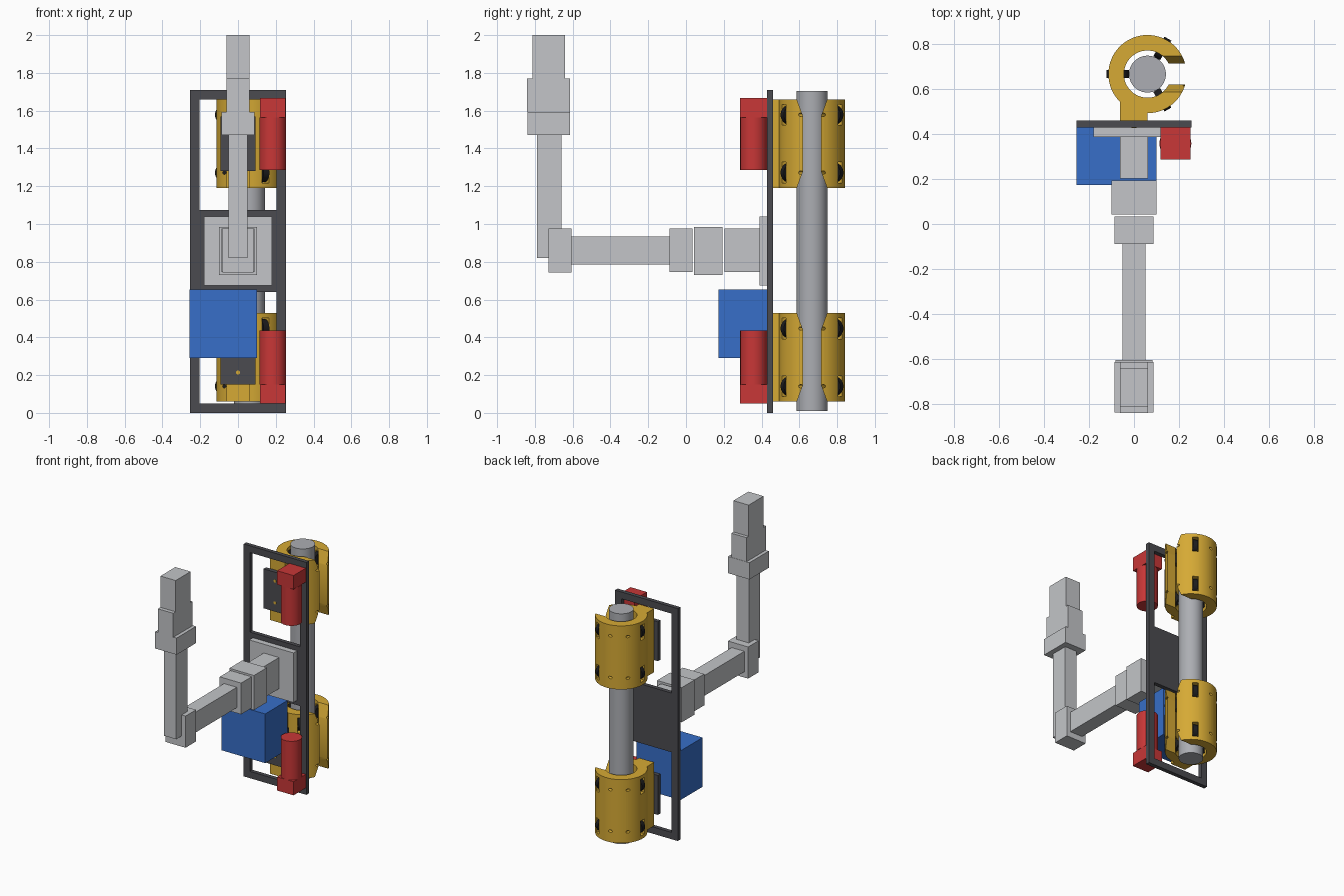
import bpy, bmesh
from math import radians, cos, sin
from mathutils import Matrix

if "Cube" in bpy.data.objects:
    bpy.data.objects.remove(bpy.data.objects["Cube"], do_unlink=True)


def material(name, rgb):
    m = bpy.data.materials.new(name)
    m.use_nodes = True
    m.diffuse_color = (*rgb, 1)
    m.node_tree.nodes["Principled BSDF"].inputs["Base Color"].default_value = (*rgb, 1)
    return m


GOLD = material("gold", (0.67, 0.40, 0.035))
BLUE = material("blue", (0.038, 0.156, 0.578))
RED = material("red", (0.578, 0.038, 0.038))
DARK = material("dark grey", (0.07, 0.07, 0.08))
LIGHT = material("light grey", (0.546, 0.558, 0.578))
STEEL = material("steel grey", (0.413, 0.423, 0.451))
BLACK = material("black", (0.012, 0.012, 0.013))


def finish(name, bm, mat, smooth=False):
    bmesh.ops.recalc_face_normals(bm, faces=bm.faces)
    mesh = bpy.data.meshes.new(name)
    bm.to_mesh(mesh)
    bm.free()
    mesh.materials.append(mat)
    ob = bpy.data.objects.new(name, mesh)
    bpy.context.collection.objects.link(ob)
    if smooth:
        shade(ob)
    return ob


def shade(ob):
    bpy.ops.object.select_all(action="DESELECT")
    ob.select_set(True)
    bpy.context.view_layer.objects.active = ob
    bpy.ops.object.shade_smooth_by_angle(angle=radians(30))


def box(name, x, y, z, mat, turn=Matrix()):
    """Box from three (low, high) ranges."""
    bm = bmesh.new()
    size = [b - a for a, b in (x, y, z)]
    mid = [(a + b) / 2 for a, b in (x, y, z)]
    bmesh.ops.create_cube(bm, size=1, matrix=turn @ Matrix.Translation(mid) @ Matrix.Diagonal((*size, 1)))
    return finish(name, bm, mat)


def cylinder(name, r, length, matrix, mat, sides=48, smooth=True):
    bm = bmesh.new()
    bmesh.ops.create_cone(bm, cap_ends=True, segments=sides, radius1=r, radius2=r,
                          depth=length, matrix=matrix)
    return finish(name, bm, mat, smooth)


def prism(name, outline, x0, x1, mat):
    """Extrude a (y, z) outline along x."""
    bm = bmesh.new()
    face = bm.faces.new([bm.verts.new((x0, y, z)) for y, z in outline])
    new = bmesh.ops.extrude_face_region(bm, geom=[face])["geom"]
    bmesh.ops.translate(bm, vec=(x1 - x0, 0, 0), verts=[v for v in new if isinstance(v, bmesh.types.BMVert)])
    return finish(name, bm, mat)


def combine(ob, other, operation="DIFFERENCE"):
    mod = ob.modifiers.new("cut", "BOOLEAN")
    mod.object, mod.operation, mod.solver = other, operation, "EXACT"
    with bpy.context.temp_override(object=ob, active_object=ob):
        bpy.ops.object.modifier_apply(modifier=mod.name)
    bpy.data.objects.remove(other, do_unlink=True)


def at(x, y, z):
    return Matrix.Translation((x, y, z))


# Flat frame: two rails, two end bars, a middle plate
FRAME_Y = (0.43, 0.46)
for side, name in ((-1, "right"), (1, "left")):
    box(name + "_rail", sorted((side * 0.205, side * 0.255)), FRAME_Y, (0, 1.71), DARK)
for name, z in (("bottom_bar", (0, 0.05)), ("middle_plate", (0.64, 1.075)), ("top_bar", (1.66, 1.71))):
    box(name, (-0.205, 0.205), FRAME_Y, z, DARK)

# Pole
PX, PY = 0.06, 0.667
cylinder("pole", 0.082, 1.695, at(PX, PY, 0.8575), STEEL, 64)

# Clamp body, made around the pole axis with its middle at z = 0
HALF = 0.234
ROLLERS = [(radians(a), z) for a in (60, 180, 300) for z in (-0.153, 0.153)]
RADIUS = 0.132
clamp = cylinder("lower_clamp", 0.174, 2 * HALF, Matrix(), GOLD, 64, False)
combine(clamp, box("neck", (-0.122, 0), (-0.207, -0.117), (-HALF, HALF), GOLD), "UNION")
combine(clamp, cylinder("bore", 0.105, 1, Matrix(), GOLD, 64, False))

# Mouth of the clamp, flared at both ends
w, f, z1, z2 = 0.047, 0.08, HALF - 0.09, HALF
mouth = [(w, -z1), (w, z1), (f, z2), (f, 0.3), (-f, 0.3), (-f, z2),
         (-w, z1), (-w, -z1), (-f, -z2), (-f, -0.3), (f, -0.3), (f, -z2)]
combine(clamp, prism("mouth", mouth, 0.03, 0.3, GOLD))

# Roller pockets and axle holes
for a, z in ROLLERS:
    turn = Matrix.Rotation(a, 4, "Z")
    combine(clamp, box("pocket", (0.075, 0.25), (-0.021, 0.021), (z - 0.055, z + 0.055), GOLD, turn))
    axle = turn @ at(RADIUS, 0, z) @ Matrix.Rotation(radians(90), 4, "X")
    combine(clamp, cylinder("axle_hole", 0.009, 0.32, axle, GOLD, 16, False))
shade(clamp)

upper = clamp.copy()
upper.name = "upper_clamp"
bpy.context.collection.objects.link(upper)

# Place each clamp with its rollers, mounting plate and screws
for label, ob, mid in (("lower", clamp, 0.294), ("upper", upper, 1.425)):
    ob.location = (PX, PY, mid)
    for a, z in ROLLERS:
        m = at(PX + RADIUS * cos(a), PY + RADIUS * sin(a), mid + z) \
            @ Matrix.Rotation(a, 4, "Z") @ Matrix.Rotation(radians(90), 4, "X")
        cylinder(label + "_roller", 0.05, 0.035, m, BLACK, 32)
    box(label + "_mounting_plate", (-0.093, 0.093), FRAME_Y, (mid - 0.145, mid + 0.145), DARK)
    for dz in (-0.08, 0.08):
        m = at(0, 0.43, mid + dz) @ Matrix.Rotation(radians(90), 4, "X")
        cylinder(label + "_screw", 0.011, 0.004, m, GOLD, 16)

# Motors: square gearbox at the outer end, round body towards the middle
for label, head, body in (("lower", (0.05, 0.15), (0.15, 0.435)), ("upper", (1.565, 1.667), (1.285, 1.565))):
    box(label + "_motor_head", (0.117, 0.251), (0.287, 0.43), head, RED)
    cylinder(label + "_motor_body", 0.071, body[1] - body[0], at(0.184, 0.358, sum(body) / 2), RED)

# Control box
box("control_box", (-0.256, 0.1), (0.173, 0.43), (0.29, 0.652), BLUE)

# Arm: name, half width, y range, z range
ARM = [
    ("arm_base", 0.18, (0.388, 0.43), (0.675, 1.04)),
    ("shoulder_rear", 0.062, (0.203, 0.388), (0.745, 0.975)),
    ("shoulder_middle", 0.1, (0.042, 0.193), (0.73, 0.985)),
    ("shoulder_front", 0.087, (-0.088, 0.034), (0.745, 0.975)),
    ("upper_arm", 0.052, (-0.605, -0.088), (0.785, 0.935)),
    ("elbow", 0.082, (-0.727, -0.605), (0.742, 0.975)),
    ("forearm", 0.05, (-0.79, -0.66), (0.82, 1.47)),
    ("wrist_lower", 0.087, (-0.838, -0.613), (1.47, 1.593)),
    ("wrist_upper", 0.062, (-0.842, -0.615), (1.593, 1.77)),
    ("arm_tip", 0.062, (-0.813, -0.64), (1.77, 2.0)),
]
for name, half, y, z in ARM:
    box(name, (-half, half), y, z, LIGHT)
